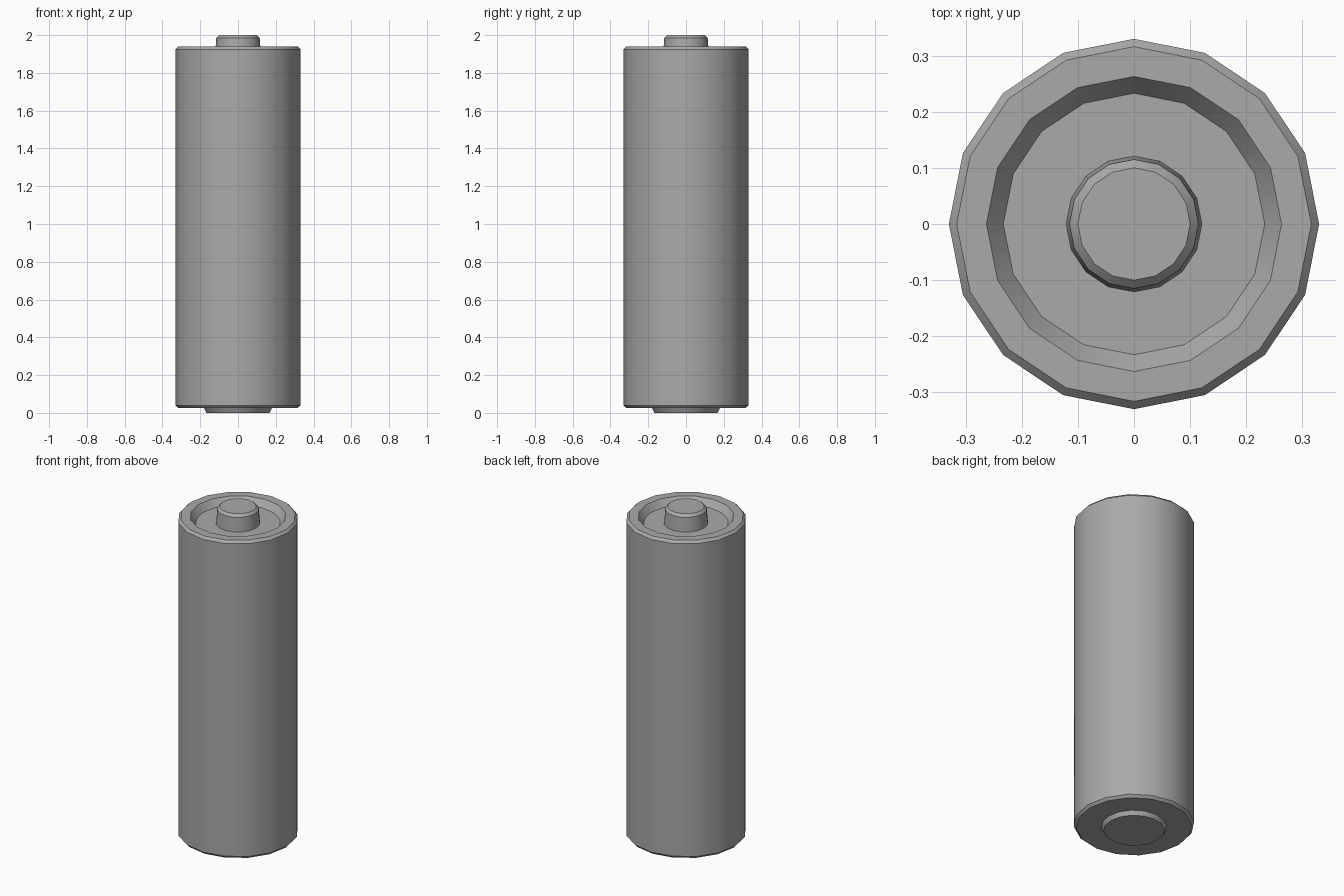
import bpy, bmesh, math

SIDES = 16

cube = bpy.data.objects.get("Cube")
if cube:
    bpy.data.objects.remove(cube, do_unlink=True)

metal = bpy.data.materials.new("grey_metal")
metal.use_nodes = True
grey = (0.4, 0.4, 0.4, 1)
metal.diffuse_color = grey
metal.node_tree.nodes["Principled BSDF"].inputs["Base Color"].default_value = grey


def lathe(name, profile):
    """Revolve (radius, height) points, bottom to top, and cap both ends."""
    bm = bmesh.new()
    rings = []
    for r, z in profile:
        angles = [math.tau * i / SIDES for i in range(SIDES)]
        rings.append([bm.verts.new((r * math.cos(a), r * math.sin(a), z)) for a in angles])
    for low, high in zip(rings, rings[1:]):
        for i in range(SIDES):
            j = (i + 1) % SIDES
            bm.faces.new((low[i], low[j], high[j], high[i]))
    bm.faces.new(rings[0][::-1])
    bm.faces.new(rings[-1])
    mesh = bpy.data.meshes.new(name)
    bm.to_mesh(mesh)
    bm.free()
    mesh.materials.append(metal)
    obj = bpy.data.objects.new(name, mesh)
    bpy.context.collection.objects.link(obj)
    bpy.ops.object.select_all(action="DESELECT")
    obj.select_set(True)
    bpy.context.view_layer.objects.active = obj
    bpy.ops.object.shade_smooth_by_angle(angle=math.radians(30))
    return obj


# Casing with chamfered rims, a raised bottom contact and a recessed top
lathe("casing", [(0.167, 0), (0.18, 0.025), (0.316, 0.025), (0.33, 0.04),
                 (0.33, 1.925), (0.316, 1.94), (0.263, 1.94), (0.233, 1.90)])

# Tapered top terminal standing on the recessed floor
lathe("top_terminal", [(0.121, 1.90), (0.115, 1.985), (0.10, 2.0)])
